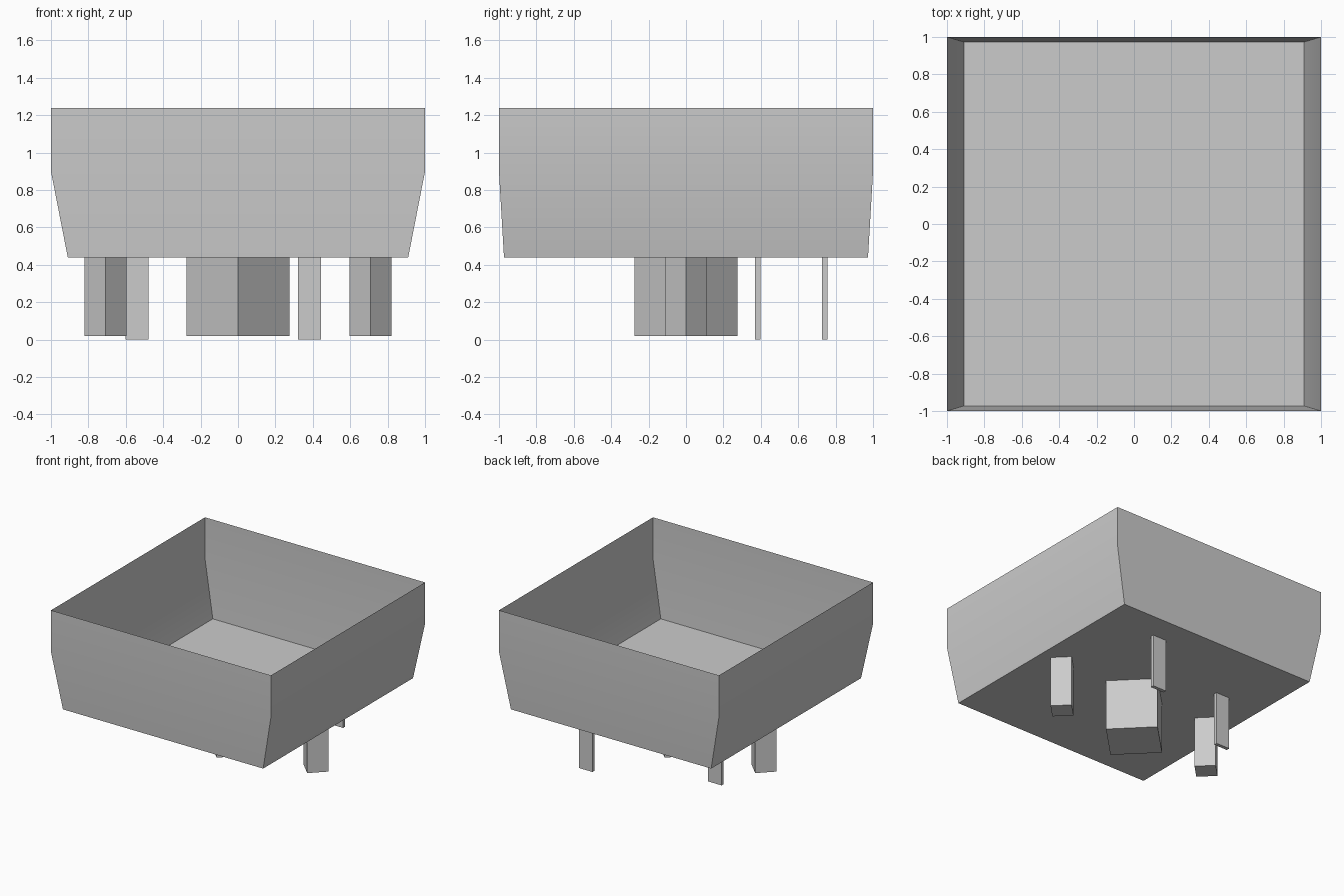
import bpy
import bmesh
import math

cube = bpy.data.objects.get("Cube")
if cube:
    bpy.data.objects.remove(cube, do_unlink=True)

# Single grey plastic
grey = bpy.data.materials.new("grey plastic")
grey.use_nodes = True
grey.diffuse_color = (0.6, 0.6, 0.6, 1)
grey.node_tree.nodes["Principled BSDF"].inputs["Base Color"].default_value = (0.6, 0.6, 0.6, 1)

FLOOR_Z = 0.44


def loft(name, rings, flip=False):
    """Skin stacked rings, closing only the lowest one."""
    bm = bmesh.new()
    loops = [[bm.verts.new(p) for p in ring] for ring in rings]
    bm.faces.new(list(reversed(loops[0])))
    for low, high in zip(loops, loops[1:]):
        n = len(low)
        for i in range(n):
            j = (i + 1) % n
            bm.faces.new((low[i], low[j], high[j], high[i]))
    mesh = bpy.data.meshes.new(name)
    bm.to_mesh(mesh)
    bm.free()
    mesh.materials.append(grey)
    obj = bpy.data.objects.new(name, mesh)
    bpy.context.collection.objects.link(obj)
    return obj


def rectangle(cx, cy, hx, hy, z):
    return [(cx + sx * hx, cy + sy * hy, z)
            for sx, sy in ((-1, -1), (1, -1), (1, 1), (-1, 1))]


def diamond(cx, r, z):
    return [(cx + r * math.cos(a), r * math.sin(a), z)
            for a in (i * math.pi / 2 for i in range(4))]


# Open tray: thin flared walls that turn upright near the rim
tray = loft("tray", [rectangle(0, 0, 0.91, 0.973, FLOOR_Z),
                     rectangle(0, 0, 1, 1, 0.9),
                     rectangle(0, 0, 1, 1, 1.24)])
bpy.context.view_layer.objects.active = tray
tray.select_set(True)
bpy.ops.object.shade_smooth_by_angle(angle=math.radians(30))
tray.select_set(False)

# Four-sided posts, turned corner-on
for name, x, r in (("center_post", 0, 0.276),
                   ("left_post", 0.708, 0.113),
                   ("right_post", -0.708, 0.113)):
    loft(name, [diamond(x, r, 0.02), diamond(x, r, FLOOR_Z)])

# Flat contact pins
for name, x, y in (("left_pin", 0.383, 0.742), ("right_pin", -0.54, 0.384)):
    loft(name, [rectangle(x, y, 0.062, 0.014, 0),
                rectangle(x, y, 0.062, 0.014, FLOOR_Z)])
